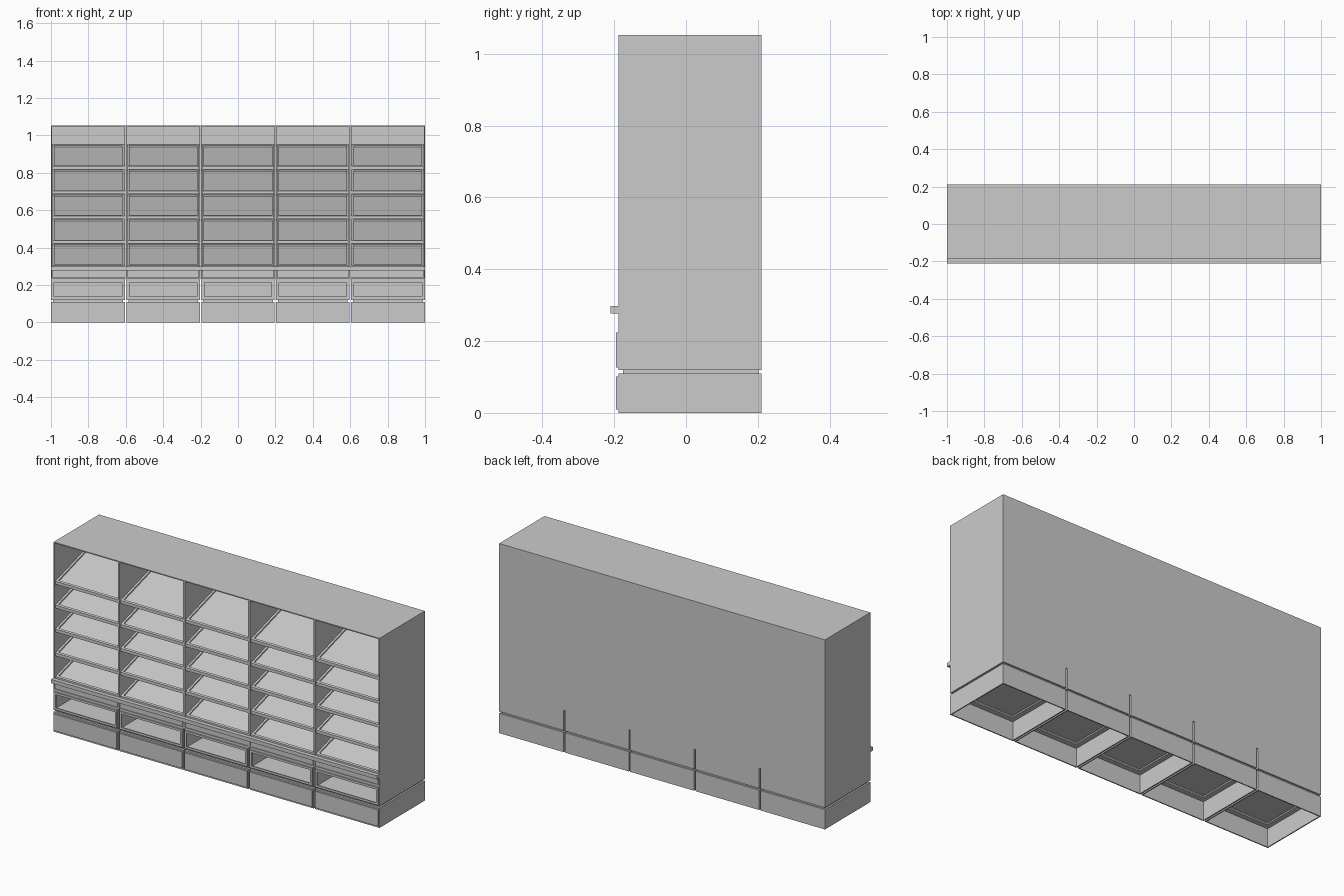
import bpy, bmesh, math

if "Cube" in bpy.data.objects:
    bpy.data.objects.remove(bpy.data.objects["Cube"])

BAYS, PITCH = 5, 0.4
YF, YB = -0.188, 0.21      # body front and back
GAP = 0.004                # half gap between the base units
T = 0.008                  # board thickness


def finish(bm, name):
    bmesh.ops.recalc_face_normals(bm, faces=bm.faces)
    mesh = bpy.data.meshes.new(name)
    bm.to_mesh(mesh)
    bm.free()
    ob = bpy.data.objects.new(name, mesh)
    bpy.context.collection.objects.link(ob)
    return ob


def add_box(bm, x0, x1, y0, y1, z0, z1):
    vs = bmesh.ops.create_cube(bm, size=1)["verts"]
    for v in vs:
        v.co.x = x1 if v.co.x > 0 else x0
        v.co.y = y1 if v.co.y > 0 else y0
        v.co.z = z1 if v.co.z > 0 else z0
    return vs


def box(name, *b):
    bm = bmesh.new()
    add_box(bm, *b)
    return finish(bm, name)


def hollow(name, b, axis, sign, wall, depth):
    """Box with one face inset and pushed inwards to leave a cavity."""
    bm = bmesh.new()
    add_box(bm, *b)
    bm.normal_update()
    face = max(bm.faces, key=lambda f: f.normal[axis] * sign)
    bmesh.ops.inset_region(bm, faces=[face], thickness=wall)
    new = bmesh.ops.extrude_face_region(bm, geom=[face])
    moved = [v for v in new["geom"] if isinstance(v, bmesh.types.BMVert)]
    if face.is_valid:
        bm.faces.remove(face)
    for v in moved:
        v.co[axis] -= sign * depth
    return finish(bm, name)


def ring(name, x0, x1, y0, y1, z0, z1, w, axis):
    """Rectangular frame of four bars, open along z (axis 2) or y (axis 1)."""
    bm = bmesh.new()
    add_box(bm, x0, x0 + w, y0, y1, z0, z1)
    add_box(bm, x1 - w, x1, y0, y1, z0, z1)
    if axis == 2:
        add_box(bm, x0 + w, x1 - w, y0, y0 + w, z0, z1)
        add_box(bm, x0 + w, x1 - w, y1 - w, y1, z0, z1)
    else:
        add_box(bm, x0 + w, x1 - w, y0, y1, z0, z0 + w)
        add_box(bm, x0 + w, x1 - w, y0, y1, z1 - w, z1)
    return finish(bm, name)


def sloped_tray(name, x0, x1, z):
    """Display shelf with a recessed panel, sheared up towards the back."""
    y0, y1, rise = YF + 0.004, YB - T, 0.115
    ob = hollow(name, (x0, x1, y0, y1, z - 0.017, z), 2, 1, 0.016, 0.008)
    for v in ob.data.vertices:
        v.co.z += rise * (v.co.y - y0) / (y1 - y0)
    return ob


for i in range(BAYS):
    x0 = -1 + i * PITCH
    x1 = x0 + PITCH
    g0, g1 = x0 + (GAP if i else 0), x1 - (GAP if i < BAYS - 1 else 0)

    # plinth: open underneath, with an open rim at the top and a kick panel
    ring("plinth_walls", g0, g1, YF, YB, 0, 0.102, 0.006, 2)
    ring("plinth_rim", g0, g1, YF, YB, 0.102, 0.11, 0.035, 2)
    box("kick_panel", g0 + 0.004, g1 - 0.004, YF - 0.007, YF, 0.01, 0.102)
    ring("plinth_neck", g0 + 0.01, g1 - 0.01, YF + 0.012, YB - 0.008,
         0.11, 0.12, 0.015, 2)

    # low storage compartment with a front frame
    hollow("storage_box", (g0, g1, YF, YB, 0.12, 0.232), 1, -1, 0.012, 0.385)
    ring("storage_frame", g0 + 0.004, g1 - 0.004, YF - 0.007, YF,
         0.126, 0.224, 0.012, 1)

    # upper display case and its sloping shelves
    hollow("display_case", (x0, x1, YF, YB, 0.232, 1.052), 1, -1, T, YB - YF - T)
    box("fascia", x0 + T, x1 - T, YF, YF + 0.01, 0.24, 0.29)
    for row in range(5):
        sloped_tray("sloped_shelf", x0 + T, x1 - T, 0.305 + row * 0.1325)

# bumper rail along the front
box("front_rail", -1, 1, -0.21, YF, 0.277, 0.298)
